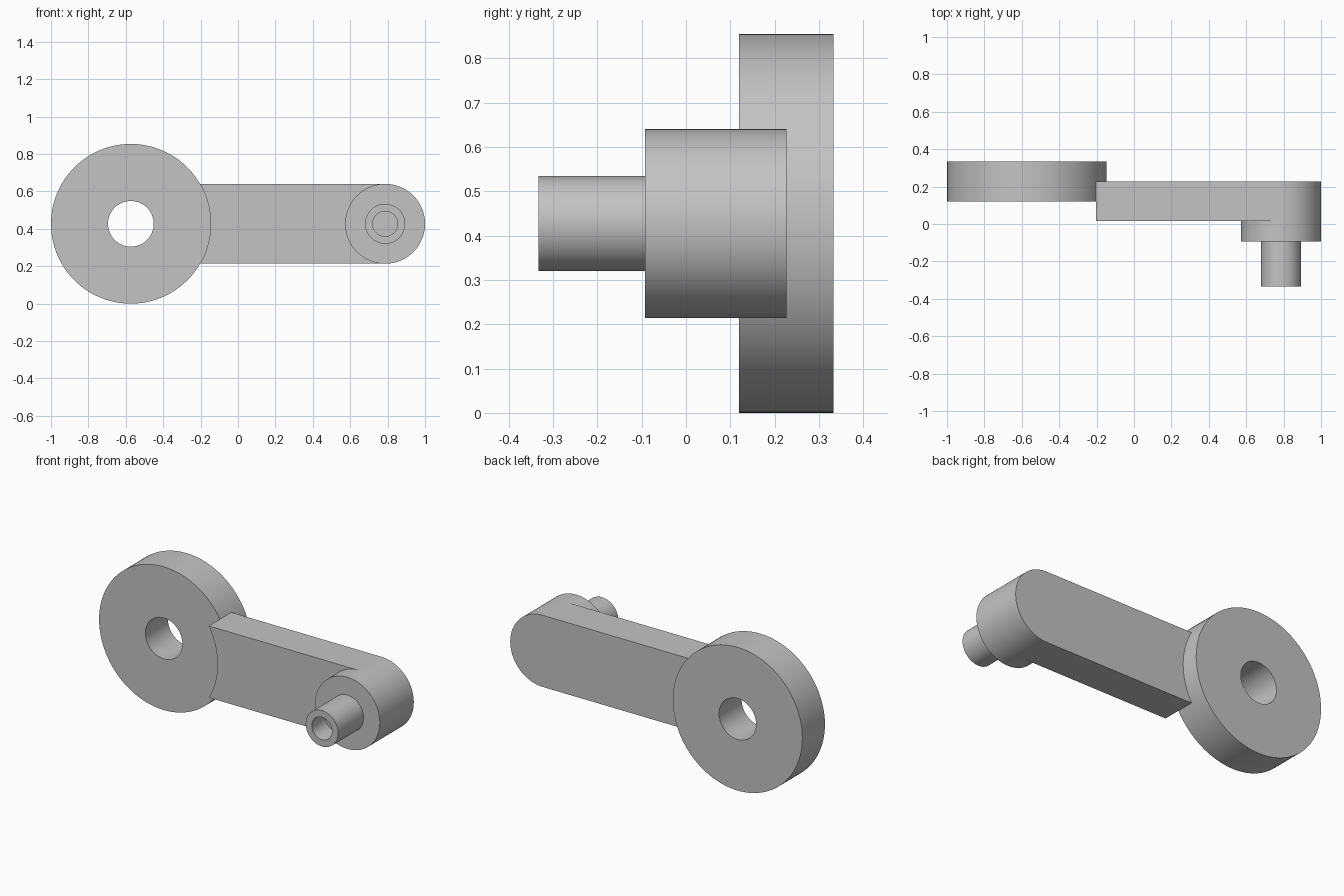
import bpy, bmesh
from math import sin, cos, pi, radians

cube = bpy.data.objects.get("Cube")
if cube:
    bpy.data.objects.remove(cube, do_unlink=True)

MID_Z = 0.427          # shared axis height
DISC_X, DISC_R, HOLE_R = -0.573, 0.427, 0.122
BOSS_X, BOSS_R = 0.7865, 0.2135
ARM_FRONT, ARM_BACK = 0.015, 0.227

grey = bpy.data.materials.new("plain grey")
grey.use_nodes = True
colour = (0.55, 0.55, 0.55, 1)
grey.diffuse_color = colour
grey.node_tree.nodes["Principled BSDF"].inputs["Base Color"].default_value = colour


def finish(name, bm):
    bmesh.ops.remove_doubles(bm, verts=bm.verts, dist=1e-5)
    bmesh.ops.recalc_face_normals(bm, faces=bm.faces)
    mesh = bpy.data.meshes.new(name)
    bm.to_mesh(mesh)
    bm.free()
    mesh.materials.append(grey)
    obj = bpy.data.objects.new(name, mesh)
    bpy.context.collection.objects.link(obj)
    bpy.ops.object.select_all(action='DESELECT')
    obj.select_set(True)
    bpy.context.view_layer.objects.active = obj
    bpy.ops.object.shade_smooth_by_angle(angle=radians(30))
    return obj


def lathe(name, x, profile, closed=False, steps=96):
    """Spin (radius, y) points around an axis parallel to y."""
    bm = bmesh.new()
    verts = [bm.verts.new((x + r, y, MID_Z)) for r, y in profile]
    pairs = list(zip(verts, verts[1:]))
    if closed:
        pairs.append((verts[-1], verts[0]))
    edges = [bm.edges.new(p) for p in pairs]
    bmesh.ops.spin(bm, geom=verts + edges, cent=(x, 0, MID_Z), axis=(0, 1, 0),
                   angle=2 * pi, steps=steps, use_merge=True)
    return finish(name, bm)


def arc(x, radius, start, end, steps):
    angles = [radians(start + (end - start) * i / steps) for i in range(steps + 1)]
    return [(x + radius * cos(a), MID_Z + radius * sin(a)) for a in angles]


# Pierced disc
lathe("pierced_disc", DISC_X,
      [(HOLE_R, 0.12), (DISC_R, 0.12), (DISC_R, 0.333), (HOLE_R, 0.333)], closed=True)

# Arm: hollowed to the disc rim at one end, rounded at the other
bm = bmesh.new()
outline = arc(DISC_X, DISC_R, 30, -30, 16) + arc(BOSS_X, BOSS_R, -90, 90, 48)
face = bm.faces.new([bm.verts.new((x, ARM_FRONT, z)) for x, z in outline])
extruded = bmesh.ops.extrude_face_region(bm, geom=[face], use_keep_orig=True)
moved = [v for v in extruded["geom"] if isinstance(v, bmesh.types.BMVert)]
bmesh.ops.translate(bm, verts=moved, vec=(0, ARM_BACK - ARM_FRONT, 0))
finish("arm", bm)

# Boss and its pin with a blind bore
lathe("boss_and_pin", BOSS_X,
      [(0, -0.203), (0.067, -0.203), (0.067, -0.333), (0.107, -0.333),
       (0.107, -0.093), (BOSS_R, -0.093), (BOSS_R, ARM_FRONT)])
